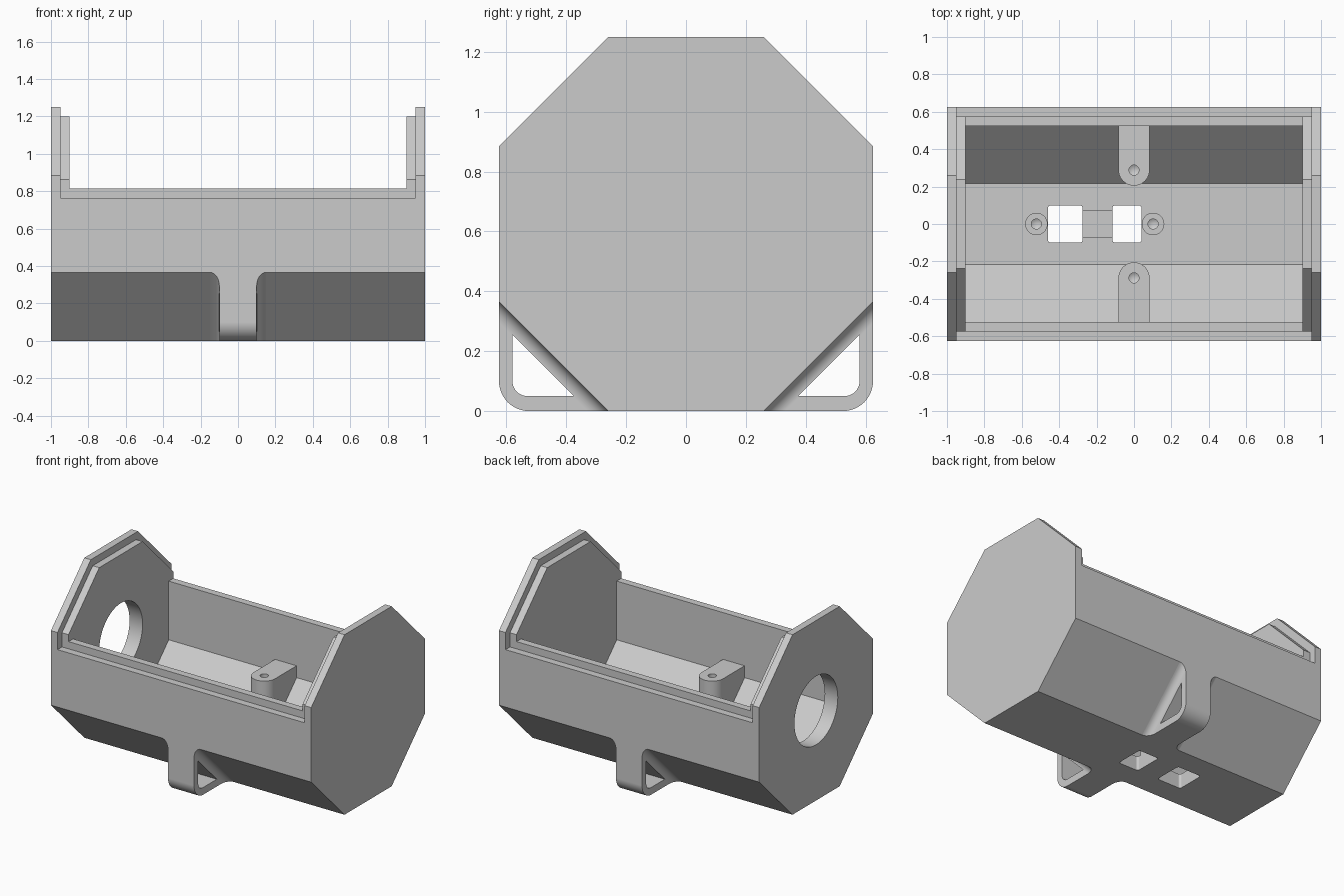
import bpy, bmesh, math
from mathutils import Vector

cube = bpy.data.objects.get("Cube")
if cube:
    bpy.data.objects.remove(cube)

HALF = 0.625                                   # half height of the octagon
FLAT = HALF * math.tan(math.pi / 8)            # half length of each flat


# ---------- helpers ----------
def make_object(name, bm):
    bmesh.ops.recalc_face_normals(bm, faces=bm.faces)
    mesh = bpy.data.meshes.new(name)
    bm.to_mesh(mesh)
    bm.free()
    obj = bpy.data.objects.new(name, mesh)
    bpy.context.collection.objects.link(obj)
    return obj


def prism(name, points, low, high, place):
    """Extrude a 2D outline from low to high; place maps (a, b, t) to 3D."""
    bm = bmesh.new()
    face = bm.faces.new([bm.verts.new(place(a, b, low)) for a, b in points])
    new = bmesh.ops.extrude_face_region(bm, geom=[face])["geom"]
    shift = Vector(place(0, 0, high)) - Vector(place(0, 0, low))
    bmesh.ops.translate(bm, vec=shift, verts=[v for v in new if isinstance(v, bmesh.types.BMVert)])
    return make_object(name, bm)


def along_x(a, b, t):
    return (t, a, b)


def along_z(a, b, t):
    return (a, b, t)


def arc(cx, cy, r, start, end, steps):
    return [(cx + r * math.cos(math.radians(start + (end - start) * i / steps)),
             cy + r * math.sin(math.radians(start + (end - start) * i / steps)))
            for i in range(steps + 1)]


def octagon(name, inset, x):
    h = HALF - inset
    r = h / math.cos(math.pi / 8)
    return prism(name, arc(0, HALF, r, 22.5, 337.5, 7), -x, x, along_x)


def box(name, x0, x1, y, z0, z1):
    return prism(name, [(x0, -y), (x1, -y), (x1, y), (x0, y)], z0, z1, along_z)


def drill(x, y, top, depth, r=0.027):
    """Blind hole with a pointed bottom."""
    bm = bmesh.new()
    bmesh.ops.create_cone(bm, cap_ends=True, cap_tris=True, segments=24,
                          radius1=r, radius2=r, depth=depth + 0.02)
    for v in bm.verts:
        if v.co.xy.length < r / 10 and v.co.z < 0:
            v.co.z -= r * 0.6
    bmesh.ops.translate(bm, vec=(x, y, top + 0.01 - depth / 2), verts=bm.verts)
    return make_object("drill", bm)


def boolean(target, tool, operation, keep=False):
    mod = target.modifiers.new(operation, 'BOOLEAN')
    mod.operation = operation
    mod.solver = 'EXACT'
    mod.object = tool
    bpy.context.view_layer.update()
    deps = bpy.context.evaluated_depsgraph_get()
    mesh = bpy.data.meshes.new_from_object(target.evaluated_get(deps))
    target.modifiers.clear()
    target.data = mesh
    if not keep:
        bpy.data.objects.remove(tool)


def cut(tool):
    boolean(body, tool, 'DIFFERENCE')


def add(tool):
    boolean(body, tool, 'UNION')


# ---------- octagonal shell with stepped rims ----------
body = octagon("enclosure_body", 0, 1)
cut(box("lid_opening", -0.95, 0.95, 1, 0.765, 2))
add(octagon("inner_lip", 0.05, 0.96))
cut(box("lip_opening", -0.9, 0.9, 1, 0.815, 2))
cut(octagon("cavity", 0.1, 0.9))

# ---------- screw bosses against the front and back walls ----------
limit = octagon("boss_limit", 0.05, 0.5)
for s in (1, -1):
    outline = [(x, s * y) for x, y in arc(0, 0.288, 0.083, 180, 360, 20)]
    outline += [(0.083, s * 0.6), (-0.083, s * 0.6)]
    boss = prism("wall_boss", outline, 0, 0.49, along_z)
    boolean(boss, limit, 'INTERSECT', keep=True)
    add(boss)
    cut(drill(0, s * 0.288, 0.49, 0.2))
bpy.data.objects.remove(limit)

# ---------- floor standoffs, support bar and windows ----------
for x in (-0.522, 0.102):
    add(prism("floor_standoff", arc(x, 0, 0.06, 0, 348.75, 31), 0.05, 0.17, along_z))
    cut(drill(x, 0, 0.17, 0.1))
add(box("support_bar", -0.29, -0.1, 0.073, 0.05, 0.14))
for x0, x1 in ((-0.46, -0.275), (-0.115, 0.04)):
    r = 0.015
    outline = []
    for cx, cy, a in ((x1 - r, 0.1 - r, 0), (x0 + r, 0.1 - r, 90),
                      (x0 + r, r - 0.1, 180), (x1 - r, r - 0.1, 270)):
        outline += arc(cx, cy, r, a, a + 90, 4)
    cut(prism("floor_window", outline, -0.1, 0.4, along_z))

# ---------- round port in the right end wall ----------
cut(prism("end_port", arc(0, HALF, 0.238, 0, 354.375, 63), -1.1, -0.8, along_x))

# ---------- strap loops under the front and back slopes ----------
mid = (HALF + HALF - HALF + FLAT) / 2           # centre of a slope in y
root = math.sqrt(0.5)
for s in (1, -1):
    def along_slope(a, d, t):
        return (a, s * (mid + (d + t) * root), (HALF - FLAT) / 2 + (t - d) * root)

    # cross-section that flares out to meet the slope
    side = arc(0.15, 0.05, 0.05, 270, 180, 8)
    right = [(0.15, -0.02)] + side + [(0.1, 0.4)]
    section = right + [(-x, d) for x, d in reversed(right)]
    loop = prism("strap_loop", section, -0.27, 0.27, along_slope)

    corner = [(0.15, 0)] + arc(HALF - 0.1, 0.1, 0.1, 270, 360, 12) + [(HALF, 0.5), (0.15, 0.5)]
    boolean(loop, prism("loop_corner", [(s * y, z) for y, z in corner], -0.3, 0.3, along_x), 'INTERSECT')

    hole = [(0.375, 0.05)] + arc(0.53, 0.1, 0.05, 270, 360, 8) + [(0.58, 0.255)]
    boolean(loop, prism("loop_hole", [(s * y, z) for y, z in hole], -0.3, 0.3, along_x), 'DIFFERENCE')
    add(loop)

# ---------- colour and shading ----------
grey = bpy.data.materials.new("light_grey")
grey.use_nodes = True
colour = (0.6, 0.6, 0.6, 1)
grey.diffuse_color = colour
grey.node_tree.nodes["Principled BSDF"].inputs["Base Color"].default_value = colour
body.data.materials.clear()
body.data.materials.append(grey)
for poly in body.data.polygons:
    poly.material_index = 0

bpy.ops.object.select_all(action='DESELECT')
body.select_set(True)
bpy.context.view_layer.objects.active = body
bpy.ops.object.shade_smooth_by_angle(angle=math.radians(30))
weighted = body.modifiers.new("weighted_normals", 'WEIGHTED_NORMAL')
weighted.keep_sharp = True
